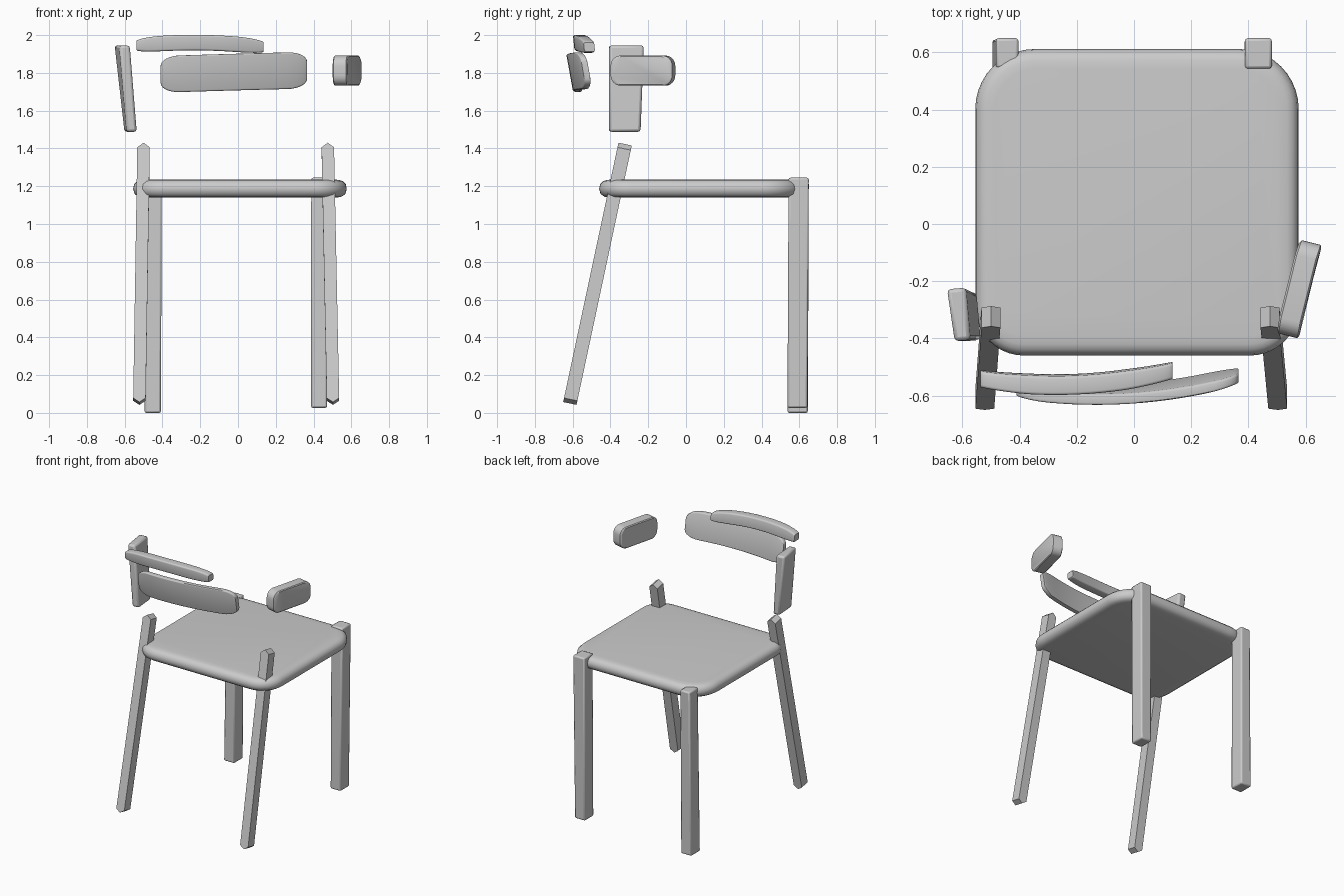
import bpy, bmesh, math
from mathutils import Vector

if "Cube" in bpy.data.objects:
    bpy.data.objects.remove(bpy.data.objects["Cube"])


def loft(name, rings, bevel=0.0, segments=2, angle=35):
    """Skin a list of equal-length point rings and cap both ends."""
    bm = bmesh.new()
    vs = [[bm.verts.new(p) for p in r] for r in rings]
    n = len(rings[0])
    for a, b in zip(vs, vs[1:]):
        for i in range(n):
            j = (i + 1) % n
            bm.faces.new((a[i], a[j], b[j], b[i]))
    bm.faces.new(vs[0][::-1])
    bm.faces.new(vs[-1])
    bmesh.ops.recalc_face_normals(bm, faces=bm.faces)
    me = bpy.data.meshes.new(name)
    bm.to_mesh(me)
    bm.free()
    me.shade_smooth()
    me.set_sharp_from_angle(angle=math.radians(angle))
    ob = bpy.data.objects.new(name, me)
    bpy.context.collection.objects.link(ob)
    if bevel:
        m = ob.modifiers.new("soft_edges", 'BEVEL')
        m.width, m.segments = bevel, segments
        m.limit_method, m.angle_limit = 'ANGLE', math.radians(35)
    return ob


def rounded_rect(x0, x1, y0, y1, r_low, r_high, steps=10):
    pts = []
    for cx, cy, r, start in ((x1, y1, r_high, 0), (x0, y1, r_high, 90),
                             (x0, y0, r_low, 180), (x1, y0, r_low, 270)):
        sx, sy = (-1 if cx == x1 else 1), (-1 if cy == y1 else 1)
        for k in range(steps + 1):
            a = math.radians(start + 90 * k / steps)
            pts.append((cx + sx * r + r * math.cos(a), cy + sy * r + r * math.sin(a)))
    return pts


def quad(a, m, b, u):
    """Parabola through a, m, b at u = 0, 0.5, 1."""
    return a * (1 - u) * (1 - 2 * u) + 4 * m * u * (1 - u) + b * u * (2 * u - 1)


def bowed_bar(name, x0, x1, ys, zs, depth, h_end, h_mid, reach, lean, chamfer):
    """Curved bar along x with rounded ends; ys and zs bend its centre line."""
    rings = []
    for k in range(25):
        u = (1 - math.cos(math.pi * k / 24)) / 2
        x = x0 + (x1 - x0) * u
        d = min(1, min(x - x0, x1 - x) / reach)
        h = h_end + (h_mid - h_end) * math.sqrt(max(0, 1 - (1 - d) ** 2))
        t = depth * (0.85 + 0.15 * d)
        yc, zc = quad(*ys, u), quad(*zs, u)
        c = chamfer
        ring = rounded_rect(-t, t, -h, h, c, c, 3)
        rings.append([(x, yc + p - lean * q, zc + q) for p, q in ring])
    return loft(name, rings)


# Seat: cushion-edged rounded slab
rings = []
for z, i in ((1.140, .055), (1.144, .03), (1.158, .008), (1.185, 0),
             (1.210, .005), (1.227, .022), (1.233, .04), (1.236, .07)):
    rings.append([(x, y, z) for x, y in rounded_rect(
        -0.555 + i, 0.576 - i, -0.46 + i, 0.612 - i, 0.17 - i, 0.21 - i)])
loft("seat", rings, angle=60)

# Slanted front legs with ridged ends
for side, xb, xt in (("left", -0.522, -0.50), ("right", 0.503, 0.475)):
    bottom, top = Vector((xb, -0.615, 0.05)), Vector((xt, -0.323, 1.42))
    axis = (top - bottom).normalized()
    depth = Vector((0, axis.z, -axis.y)) * 0.036
    wide = Vector((0.033, 0, 0))
    outline = [bottom + axis * 0.022 - wide, bottom, bottom + axis * 0.022 + wide,
               top - axis * 0.022 + wide, top + axis * 0.003, top - axis * 0.022 - wide]
    loft("front_leg_" + side, [[p - depth for p in outline], [p + depth for p in outline]],
         angle=20)


def box_loft(name, low, high, z0, z1, bevel):
    return loft(name, [[(x, y, z0) for x, y in low], [(x, y, z1) for x, y in high]],
                bevel, 2, 30)


def rect(x0, x1, y0, y1):
    return [(x0, y0), (x1, y0), (x1, y1), (x0, y1)]


# Straight back legs
box_loft("back_leg_left", rect(-0.495, -0.408, 0.537, 0.645),
         rect(-0.483, -0.404, 0.545, 0.65), 0.0, 1.222, 0.01)
box_loft("back_leg_right", rect(0.386, 0.472, 0.537, 0.643),
         rect(0.388, 0.482, 0.543, 0.65), 0.027, 1.245, 0.01)

# Leaning side post
box_loft("back_post",
         [(-0.59, -0.41), (-0.535, -0.405), (-0.55, -0.24), (-0.602, -0.242)],
         [(-0.628, -0.41), (-0.572, -0.405), (-0.588, -0.222), (-0.655, -0.228)],
         1.488, 1.945, 0.014)

# Backrest pieces
bowed_bar("top_rail", -0.537, 0.135, (-0.541, -0.560, -0.512), (1.945, 1.960, 1.937),
          0.033, 0.024, 0.041, 0.16, 0.1, 0.010)
bowed_bar("backrest_panel", -0.41, 0.366, (-0.576, -0.594, -0.530), (1.792, 1.804, 1.814),
          0.019, 0.045, 0.097, 0.10, 0.18, 0.008)

# Armrest block: rounded outline, thick sideways and turned outward
outline = rounded_rect(-0.168, 0.168, -0.08, 0.08, 0.055, 0.055, 6)
turn = math.radians(14)
ca, sa = math.cos(turn), math.sin(turn)
rings = []
for w, s in ((-0.040, 0.93), (-0.034, 1), (0.034, 1), (0.040, 0.93)):
    ring = []
    for l, h in outline:
        l, h = l * s, h * s
        bulge = 0.008 * (1 - (l / 0.168) ** 2)
        v = w - bulge
        ring.append((0.579 + v * ca + l * sa, -0.228 - v * sa + l * ca, 1.812 + h))
    rings.append(ring)
loft("armrest", rings, angle=30)
